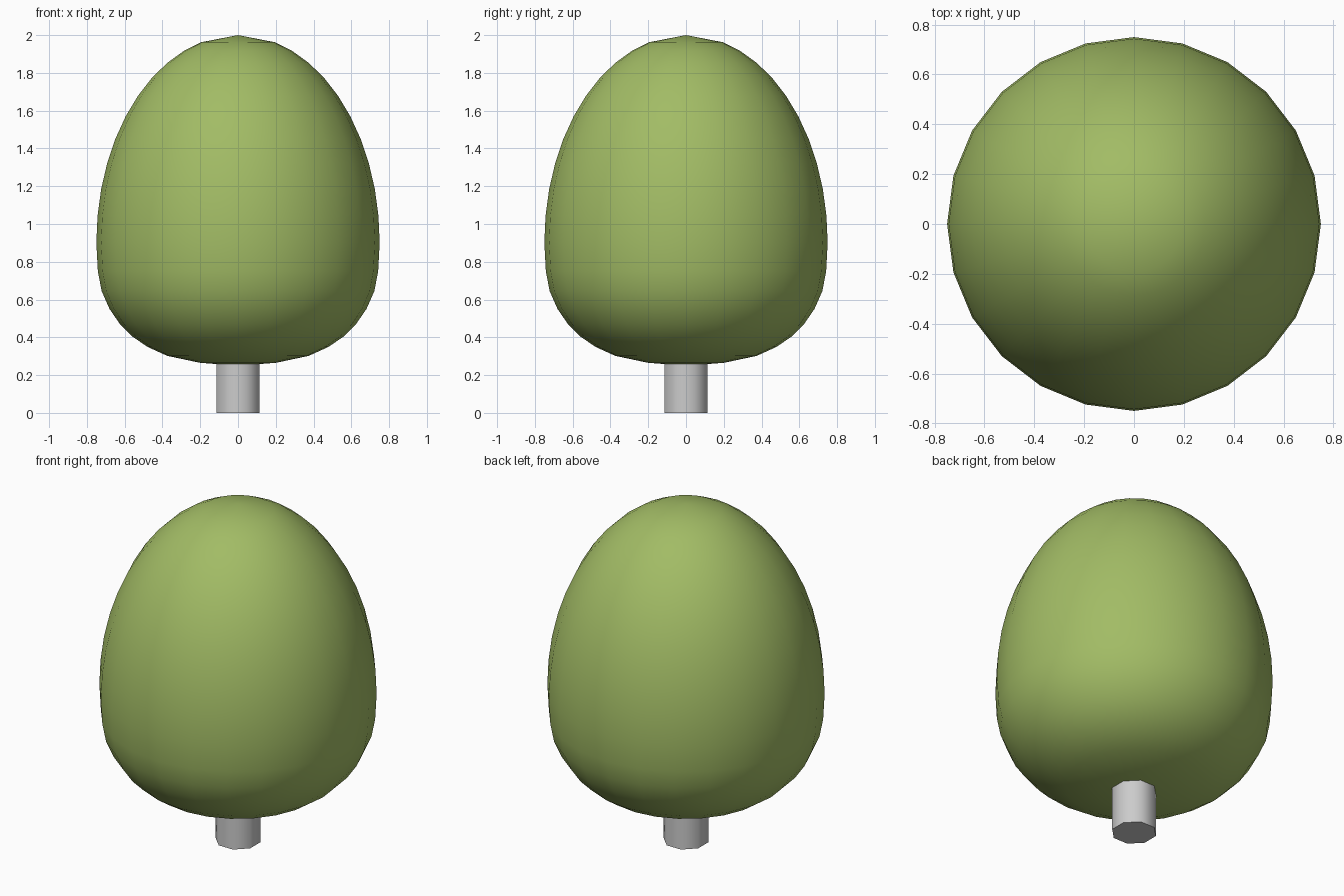
import bpy, bmesh, math

if "Cube" in bpy.data.objects:
    bpy.data.objects.remove(bpy.data.objects["Cube"])


def material(name, color):
    m = bpy.data.materials.new(name)
    m.diffuse_color = color
    m.use_nodes = True
    m.node_tree.nodes["Principled BSDF"].inputs["Base Color"].default_value = m.diffuse_color
    return m


def lathe(name, profile, sides, offset=0.0, mat=None, angle=60):
    """Revolve (radius, z) points around z; radius 0 makes a pole."""
    bm = bmesh.new()
    rings = []
    for r, z in profile:
        if r == 0:
            rings.append([bm.verts.new((0, 0, z))] * sides)
        else:
            rings.append([bm.verts.new((r * math.cos(a), r * math.sin(a), z))
                          for a in (offset + 2 * math.pi * i / sides for i in range(sides))])
    for lo, hi in zip(rings, rings[1:]):
        for i in range(sides):
            j = (i + 1) % sides
            bm.faces.new(list(dict.fromkeys((lo[i], lo[j], hi[j], hi[i]))))
    # Flat caps on open ends
    if profile[0][0]:
        bm.faces.new(rings[0][::-1])
    if profile[-1][0]:
        bm.faces.new(rings[-1])
    bmesh.ops.recalc_face_normals(bm, faces=bm.faces)
    mesh = bpy.data.meshes.new(name)
    bm.to_mesh(mesh)
    bm.free()
    ob = bpy.data.objects.new(name, mesh)
    bpy.context.collection.objects.link(ob)
    if mat:
        mesh.materials.append(mat)
    bpy.ops.object.select_all(action='DESELECT')
    ob.select_set(True)
    bpy.context.view_layer.objects.active = ob
    bpy.ops.object.shade_smooth_by_angle(angle=math.radians(angle))
    return ob


# Crown: flattened, squarish underside and a tall elliptical dome
leaf = material("leaf_green", (0.36, 0.50, 0.13, 1))
underside = [(0, 0.25), (0.2, 0.265), (0.375, 0.302), (0.48, 0.35), (0.56, 0.405),
             (0.625, 0.47), (0.68, 0.55), (0.722, 0.645), (0.742, 0.75)]
dome = [(0.75 * math.cos(t), 0.9 + 1.1 * math.sin(t))
        for t in (math.radians(7.5 * i) for i in range(11))]
lathe("crown", underside + dome + [(0, 2.0)], 24, mat=leaf)

# Trunk: eight-sided post with flats facing the axes
lathe("trunk", [(0.123, 0), (0.123, 0.27)], 8, offset=math.pi / 8)
